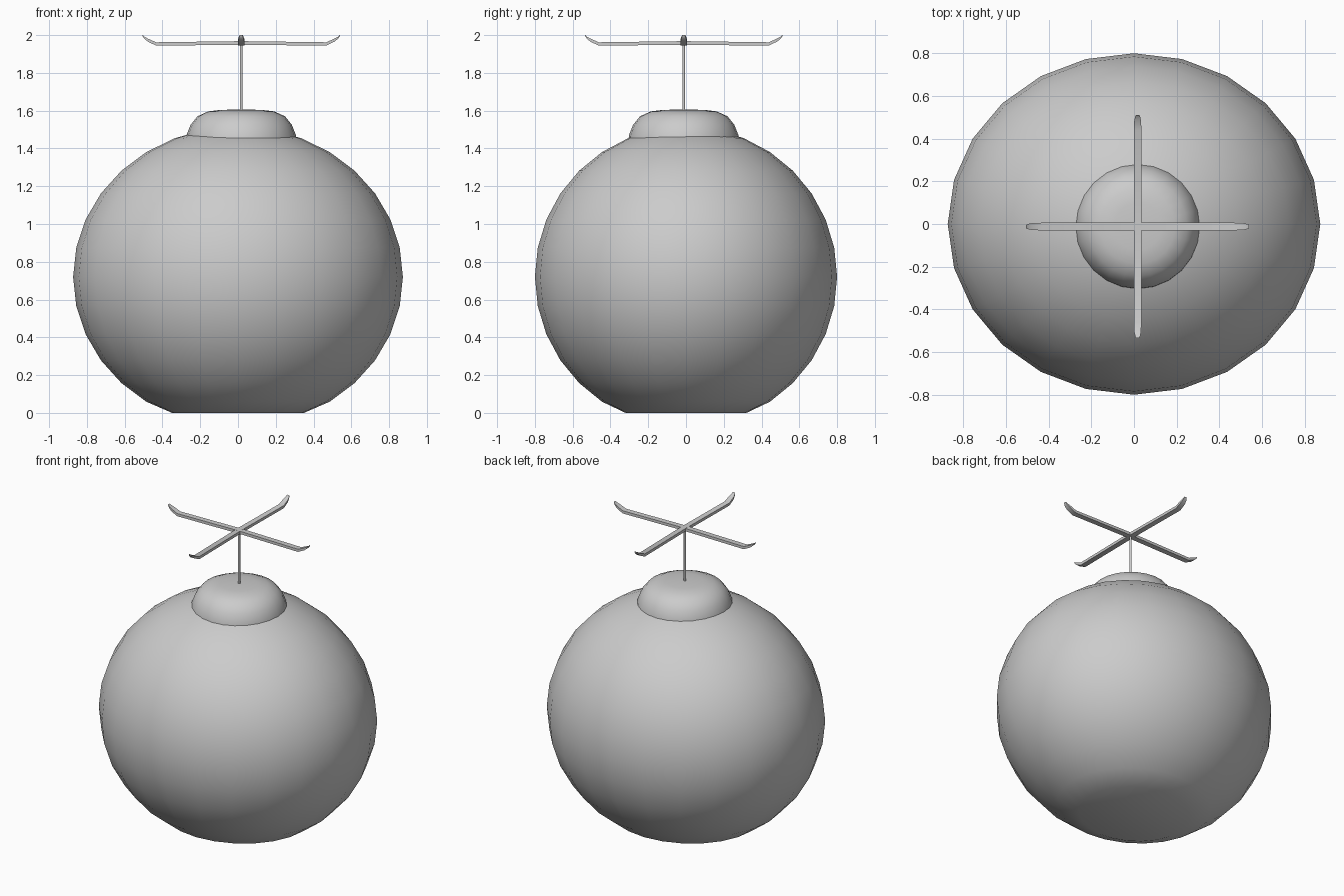
import bpy, bmesh, math
from mathutils import Matrix, Vector

if "Cube" in bpy.data.objects:
    bpy.data.objects.remove(bpy.data.objects["Cube"])

grey = bpy.data.materials.new("plain grey")
grey.diffuse_color = (0.6, 0.6, 0.6, 1)
grey.use_nodes = True
grey.node_tree.nodes["Principled BSDF"].inputs["Base Color"].default_value = grey.diffuse_color
AXIS = Vector((0.017, -0.012, 0))  # centre of cap, stem and rotor


def finish(name, bm, angle=40):
    bmesh.ops.recalc_face_normals(bm, faces=bm.faces)
    me = bpy.data.meshes.new(name)
    bm.to_mesh(me)
    bm.free()
    me.materials.append(grey)
    ob = bpy.data.objects.new(name, me)
    bpy.context.collection.objects.link(ob)
    bpy.ops.object.select_all(action='DESELECT')
    ob.select_set(True)
    bpy.context.view_layer.objects.active = ob
    bpy.ops.object.shade_smooth_by_angle(angle=math.radians(angle))
    return ob


def lathe(name, profile, segments, scale=(1, 1), centre=(0, 0)):
    """Revolve (radius, z) points and close both ends."""
    bm = bmesh.new()
    rings = []
    for r, z in profile:
        rings.append([bm.verts.new((
            centre[0] + scale[0] * r * math.cos(2 * math.pi * i / segments),
            centre[1] + scale[1] * r * math.sin(2 * math.pi * i / segments), z))
            for i in range(segments)])
    for a, b in zip(rings, rings[1:]):
        for i in range(segments):
            j = (i + 1) % segments
            bm.faces.new((a[i], a[j], b[j], b[i]))
    bm.faces.new(rings[0])
    bm.faces.new(rings[-1])
    return finish(name, bm)


# Round body with a flat foot
steps = [math.radians(11.25 * k) for k in range(-5, 8)]
body = [(0.4, 0.0)] + [(math.cos(t), 0.72 + 0.795 * math.sin(t)) for t in steps]
lathe("body", body, 24, (0.873, 0.8))

# Low rounded cap
cap = [(0.293, 1.44), (0.29, 1.47), (0.268, 1.525), (0.232, 1.57),
       (0.175, 1.596), (0.11, 1.604), (0.03, 1.606)]
lathe("cap", cap, 24, centre=AXIS[:2])

# Thin stem
lathe("stem", [(0.007, 1.59), (0.007, 1.955)], 10, centre=AXIS[:2])

# Two crossed rotor bars with upturned tips: (distance, z low, z high, half width)
half = [(0.0, 1.949, 1.968, 0.018), (0.45, 1.944, 1.962, 0.018),
        (0.495, 1.966, 1.982, 0.016), (0.514, 1.982, 1.992, 0.012),
        (0.522, 1.994, 2.0, 0.008)]
sections = [(-d, a, b, w) for d, a, b, w in reversed(half[1:])] + half
for n, name in enumerate(("rotor_bar_across", "rotor_bar_lengthwise")):
    bm = bmesh.new()
    rings = [[bm.verts.new(p) for p in ((d, -w, a), (d, w, a), (d, w, b), (d, -w, b))]
             for d, a, b, w in sections]
    for a, b in zip(rings, rings[1:]):
        for i in range(4):
            j = (i + 1) % 4
            bm.faces.new((a[i], a[j], b[j], b[i]))
    bm.faces.new(rings[0])
    bm.faces.new(rings[-1])
    bm.transform(Matrix.Translation(AXIS) @ Matrix.Rotation(n * math.pi / 2, 4, 'Z'))
    finish(name, bm)
